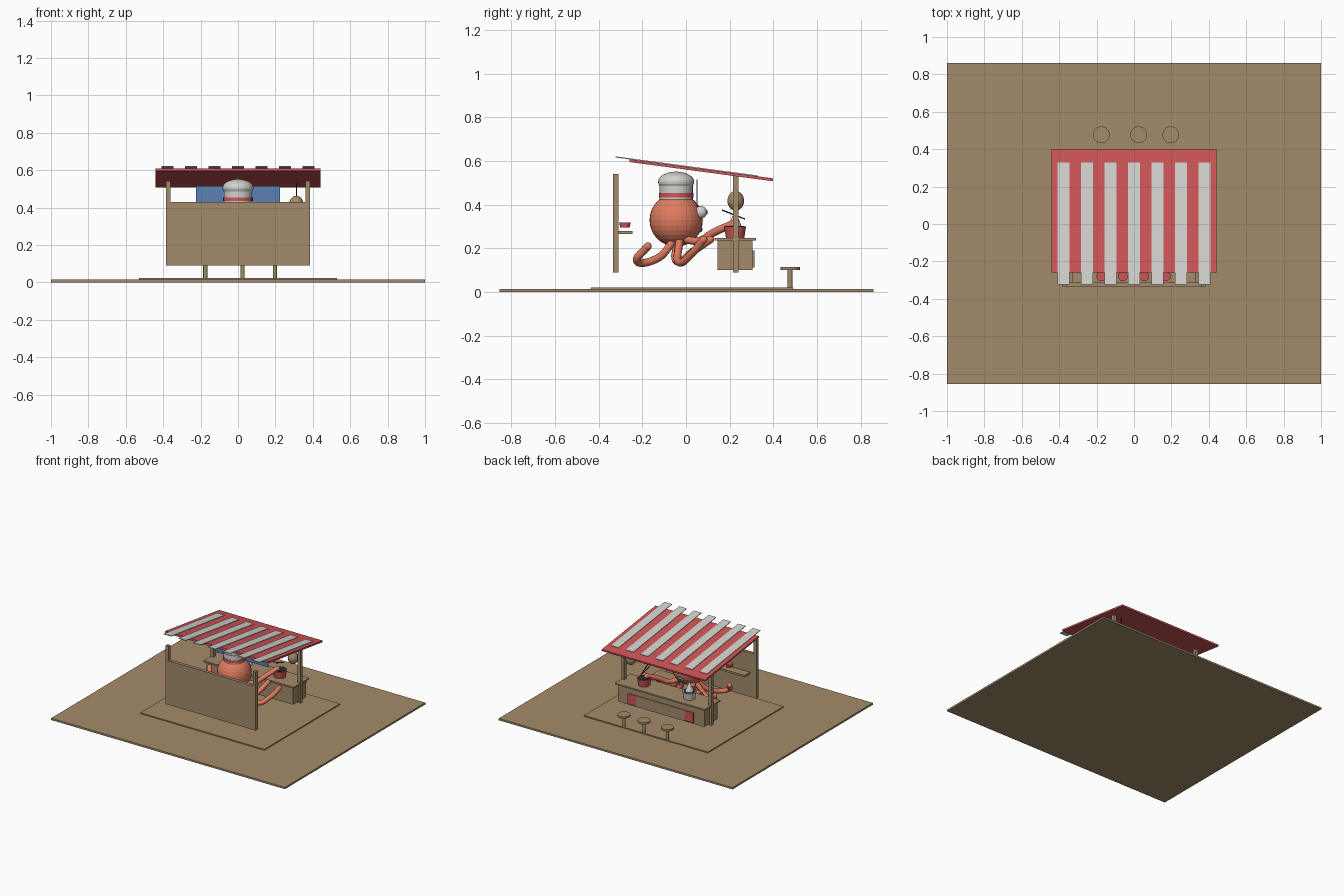
import bpy, math
from mathutils import Vector

cube = bpy.data.objects.get("Cube")
if cube:
    bpy.data.objects.remove(cube, do_unlink=True)


def material(name, r, g, b):
    m = bpy.data.materials.new(name)
    m.use_nodes = True
    m.diffuse_color = (r, g, b, 1)
    m.node_tree.nodes["Principled BSDF"].inputs["Base Color"].default_value = (r, g, b, 1)
    return m


wood = material("wood", .37, .26, .145)
red = material("red", .62, .09, .095)
white = material("off_white", .64, .64, .61)
coral = material("coral", .74, .2, .115)
blue = material("blue", .1, .22, .46)
dark = material("dark", .03, .03, .035)


def finish(name, mat, smooth=False):
    o = bpy.context.object
    o.name = name
    o.data.materials.append(mat)
    if smooth:
        bpy.ops.object.shade_smooth_by_angle(angle=math.radians(40))
    return o


def box(name, mat, x, y, z, tilt=0):
    """Box from (low, high) spans, tilted about x."""
    spans = (x, y, z)
    bpy.ops.mesh.primitive_cube_add(size=1, location=[(a + b) / 2 for a, b in spans],
                                    rotation=(tilt, 0, 0))
    o = finish(name, mat)
    o.scale = [b - a for a, b in spans]
    return o


def cone(name, mat, x, y, z0, z1, r0, r1, sides=32):
    bpy.ops.mesh.primitive_cone_add(vertices=sides, radius1=r0, radius2=r1, depth=z1 - z0,
                                    location=(x, y, (z0 + z1) / 2))
    return finish(name, mat, True)


def ball(name, mat, loc, size, smooth=False):
    bpy.ops.mesh.primitive_uv_sphere_add(segments=32, ring_count=16, radius=1, location=loc)
    o = finish(name, mat, smooth)
    o.scale = size
    return o


def tube(name, mat, points, radius):
    c = bpy.data.curves.new(name, "CURVE")
    c.dimensions = "3D"
    c.bevel_depth = radius
    c.bevel_resolution = 3
    c.resolution_u = 8
    c.use_fill_caps = True
    s = c.splines.new("BEZIER")
    s.bezier_points.add(len(points) - 1)
    for bp, p in zip(s.bezier_points, points):
        bp.co = p
        bp.handle_left_type = bp.handle_right_type = "AUTO"
    o = bpy.data.objects.new(name, c)
    c.materials.append(mat)
    bpy.context.collection.objects.link(o)


# Ground and floor
box("ground", wood, (-1, 1), (-.855, .86), (0, .014))
box("floor", wood, (-.53, .53), (-.435, .49), (.014, .022))

# Back wall, posts and shelf
box("back_wall", wood, (-.385, .385), (-.335, -.31), (.09, .43))
for s in (-1, 1):
    x = (s * .373 - .0125, s * .373 + .0125)
    box("back_post", wood, x, (-.334, -.309), (.09, .542))
    box("front_post", wood, x, (.215, .24), (.09, .532))
box("shelf", wood, (-.33, .33), (-.31, -.245), (.266, .28))
for i in range(4):
    cone("shelf_bowl", red, -.175 + i * .115, -.28, .296, .318, .022, .026)

# Sloping roof with stripes
slope = -math.atan(.134)
box("roof", red, (-.442, .442), (-.262, .402), (.552, .565), slope)
for i in range(7):
    x = (i - 3) * .126
    box("roof_stripe", white, (x - .032, x + .032), (-.326, .332), (.573, .578), slope)

# Counter with sign board
box("counter", wood, (-.37, .37), (.145, .305), (.102, .236))
box("counter_top", wood, (-.385, .385), (.13, .32), (.236, .247))
box("sign_board", wood, (-.28, .28), (.305, .311), (.112, .19))
for s in (-1, 1):
    a, b = sorted((s * .205, s * .28))
    box("sign_end", red, (a, b), (.306, .314), (.112, .19))

# Pots, food and cooking sticks
for x, mat in ((.2, red), (-.187, white)):
    cone("pot", mat, x, .225, .247, .3, .042, .05)
    cone("pot_contents", dark, x, .225, .299, .302, .043, .043)
cone("food_heap", white, -.187, .225, .3, .37, .03, .004)
for dx in (-.012, .012):
    tube("cooking_stick", dark, [(.2 + dx, .165, .376), (.2, .27, .335)], .003)

# Stools
for x in (-.175, .025, .197):
    cone("stool_seat", wood, x, .477, .102, .116, .045, .045)
    cone("stool_stem", wood, x, .477, .02, .104, .011, .011, 16)

# Hanging lantern
ball("lantern", wood, (.312, .228, .418), (.038, .038, .045))
cone("lantern_cord", dark, .312, .228, .46, .53, .003, .003, 8)

# Hanging cloth
box("hanging_cloth", blue, (-.225, .225), (.047, .053), (.39, .515))

# Cook: body, face and hat
ball("body", coral, (0, -.045, .33), (.122, .122, .122))
for s in (-1, 1):
    ball("eye", white, (s * .045, .068, .366), (.026, .028, .028), True)
    ball("pupil", dark, (s * .045, .09, .366), (.011, .009, .013), True)
ball("mouth", blue, (0, .06, .287), (.028, .016, .014), True)
cone("hat_band", white, 0, -.045, .415, .49, .076, .076)
cone("hat_stripe", red, 0, -.045, .434, .453, .079, .079)
ball("hat_puff", white, (0, -.045, .505), (.083, .083, .047))

# Tentacles, in mirrored pairs
tentacles = {
    "arm": [(.06, 0, .24), (.1, .06, .235), (.15, .13, .275), (.19, .21, .31)],
    "front_leg": [(.05, -.04, .23), (.1, -.04, .14), (.15, .03, .185), (.18, .11, .24)],
    "side_leg": [(.06, -.03, .24), (.18, -.03, .135), (.26, .03, .18), (.3, .08, .24)],
    "back_leg": [(.05, -.06, .23), (.12, -.13, .155), (.2, -.225, .143), (.25, -.175, .21)],
}
for name, path in tentacles.items():
    for s in (-1, 1):
        pts = [Vector((s * x, y, z)) for x, y, z in path]
        tube(name, coral, pts, .018)
        ball(name + "_tip", coral, pts[-1], (.018, .018, .018), True)
